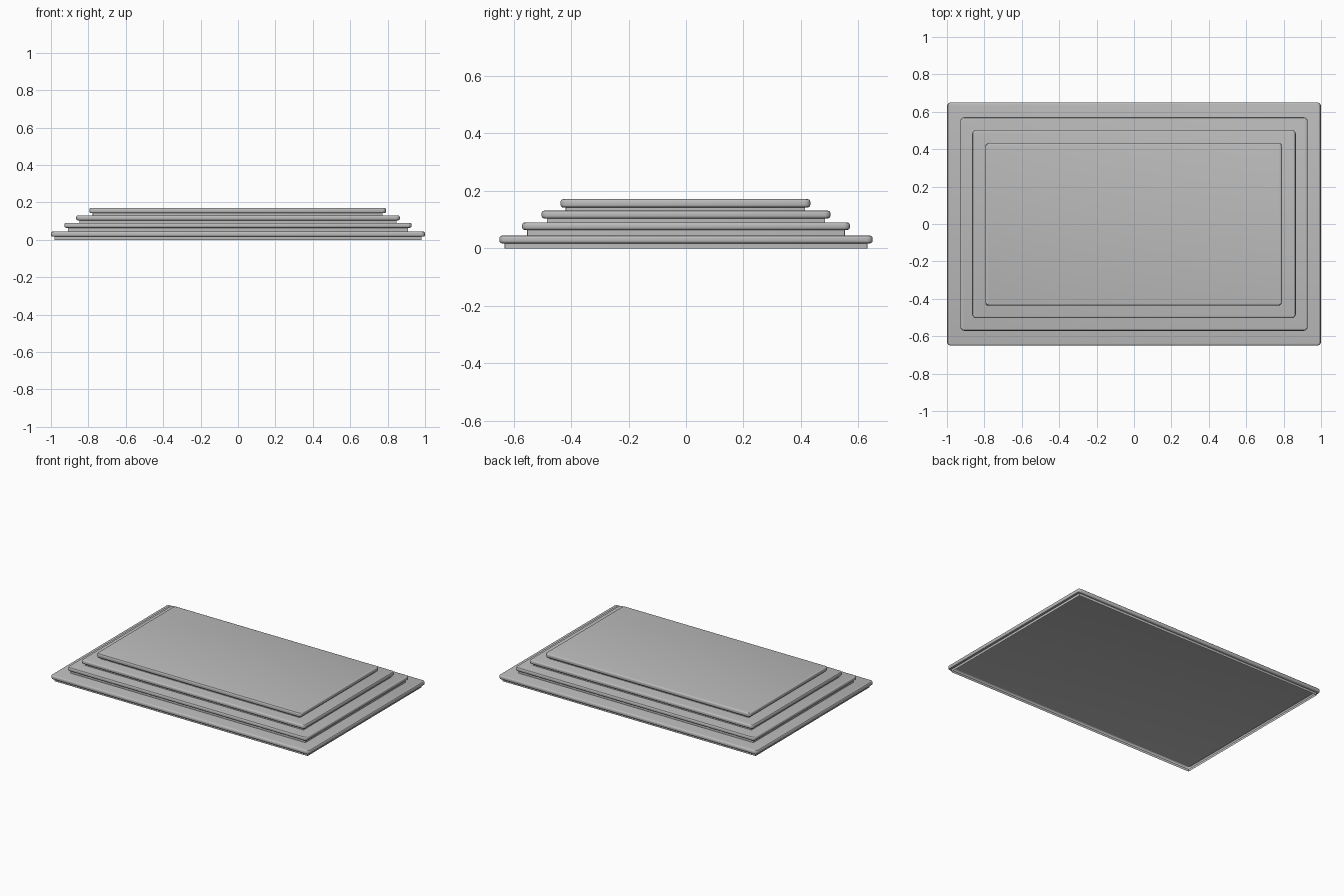
import bpy
import bmesh
from math import cos, sin, pi

if "Cube" in bpy.data.objects:
    bpy.data.objects.remove(bpy.data.objects["Cube"], do_unlink=True)

# Single stone colour
stone = bpy.data.materials.new("grey stone")
stone.use_nodes = True
GREY = (0.5, 0.5, 0.5, 1)
stone.diffuse_color = GREY
stone.node_tree.nodes["Principled BSDF"].inputs["Base Color"].default_value = GREY

RISER_INSET = 0.018
NOSING = 0.009
CORNER = 0.02
ARC = 3


def rounded_rectangle(half_x, half_y, radius):
    """Outline with rounded corners, counter-clockwise."""
    points = []
    for quarter, (sx, sy) in enumerate([(1, 1), (-1, 1), (-1, -1), (1, -1)]):
        for step in range(ARC + 1):
            a = (quarter + step / ARC) * pi / 2
            points.append((sx * (half_x - radius) + radius * cos(a),
                           sy * (half_y - radius) + radius * sin(a)))
    return points


def tier(name, half_x, half_y, bottom, tread, top, centre):
    """Open-bottomed riser under an overhanging tread with a rounded nosing."""
    arc = [i * pi / 2 / ARC for i in range(ARC + 1)]
    profile = [(RISER_INSET, bottom), (RISER_INSET, tread)]
    profile += [(NOSING * (1 - sin(a)), tread + NOSING * (1 - cos(a))) for a in arc]
    profile += [(NOSING * (1 - cos(a)), top - NOSING * (1 - sin(a))) for a in arc]

    bm = bmesh.new()
    rings = []
    for inset, z in profile:
        outline = rounded_rectangle(half_x - inset, half_y - inset, CORNER - inset)
        rings.append([bm.verts.new((x + centre, y + centre, z)) for x, y in outline])
    for low, high in zip(rings, rings[1:]):
        for i in range(len(low)):
            j = (i + 1) % len(low)
            bm.faces.new((low[i], low[j], high[j], high[i]))
    bm.faces.new(rings[-1])

    mesh = bpy.data.meshes.new(name)
    bm.to_mesh(mesh)
    bm.free()
    mesh.materials.append(stone)
    obj = bpy.data.objects.new(name, mesh)
    bpy.context.collection.objects.link(obj)
    obj.select_set(True)
    bpy.context.view_layer.objects.active = obj
    return obj


# Stacked tiers, widest at the bottom
bpy.ops.object.select_all(action='DESELECT')
tier("bottom_step", 1.0, 0.65, 0.0, 0.017, 0.044, 0)
tier("second_step", 0.928, 0.571, 0.044, 0.064, 0.09, 0)
tier("third_step", 0.865, 0.503, 0.09, 0.104, 0.131, 0)
tier("top_step", 0.793, 0.435, 0.131, 0.142, 0.171, -0.002)
bpy.ops.object.shade_smooth_by_angle()
